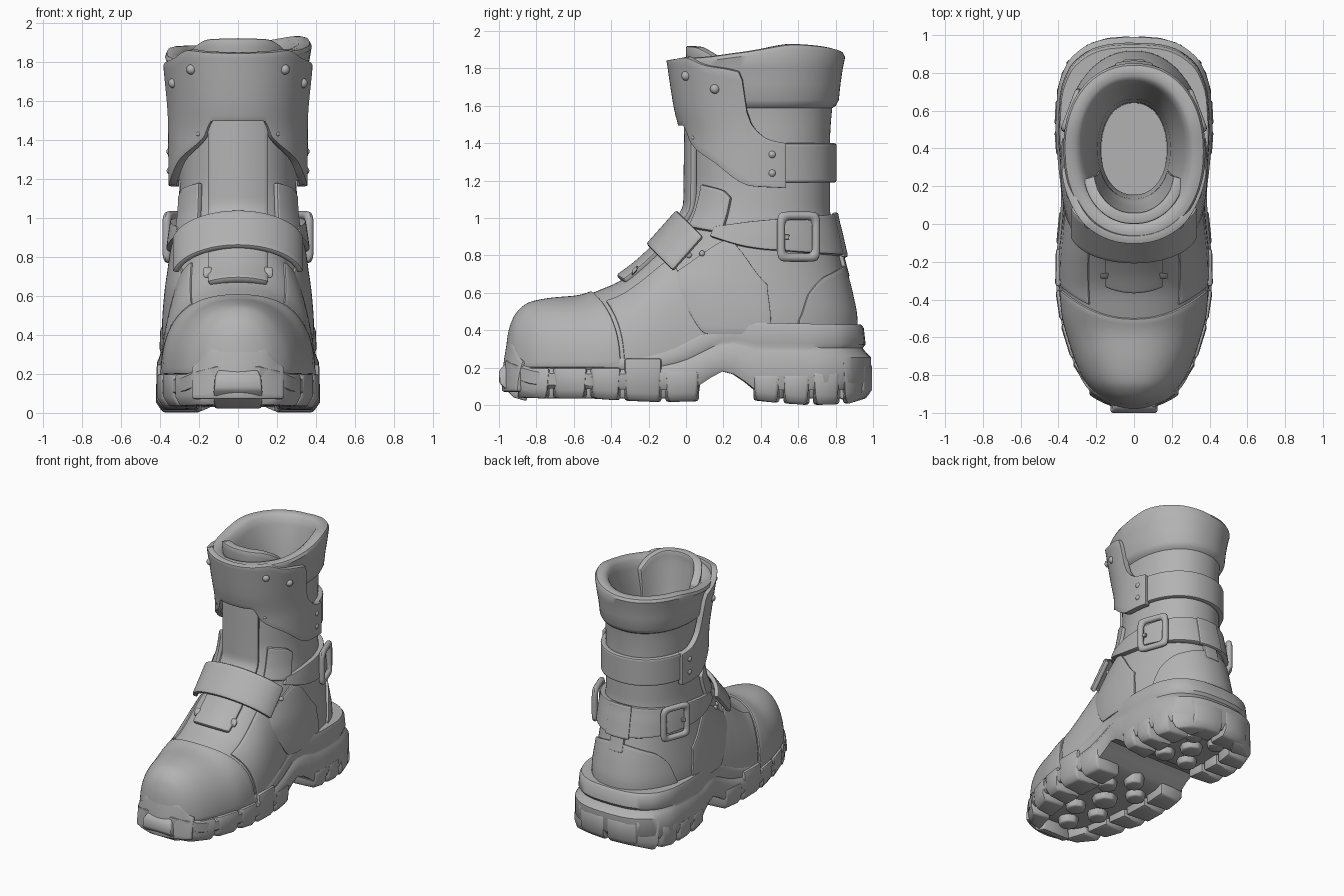
import bpy, bmesh, math
from mathutils import Vector

cube = bpy.data.objects.get("Cube")
if cube:
    bpy.data.objects.remove(cube, do_unlink=True)

grey = bpy.data.materials.new("plain grey")
grey.use_nodes = True
grey.diffuse_color = (0.45, 0.45, 0.45, 1)
grey.node_tree.nodes["Principled BSDF"].inputs["Base Color"].default_value = (0.45, 0.45, 0.45, 1)
parts = []


def curve(points):
    """Smooth function through (t, value) points, without overshoot."""
    if not isinstance(points, list):
        return lambda t: points
    n = len(points)
    d = [(points[i + 1][1] - points[i][1]) / (points[i + 1][0] - points[i][0]) for i in range(n - 1)]
    m = [d[0]] + [0 if a * b <= 0 else 2 * a * b / (a + b) for a, b in zip(d, d[1:])] + [d[-1]]

    def value(t):
        t = min(max(t, points[0][0]), points[-1][0])
        i = next(k for k in range(n - 1) if t <= points[k + 1][0])
        (t0, p0), (t1, p1) = points[i], points[i + 1]
        h = t1 - t0
        s = (t - t0) / h
        r = 1 - s
        return p0 * r * r * (1 + 2 * s) + p1 * s * s * (3 - 2 * s) + h * s * r * (r * m[i] - s * m[i + 1])
    return value


def power(value, e=0.92):
    return math.copysign(abs(value) ** e, value)


def mix(a, b, t):
    return a + (b - a) * t


def add(name, bm, thick=0, bevel=0, mirror=False):
    mesh = bpy.data.meshes.new(name)
    bmesh.ops.recalc_face_normals(bm, faces=bm.faces)
    bm.to_mesh(mesh)
    bm.free()
    mesh.materials.append(grey)
    ob = bpy.data.objects.new(name, mesh)
    bpy.context.collection.objects.link(ob)
    if mirror:
        ob.modifiers.new("mirror", 'MIRROR').use_mirror_merge = False
    if thick:
        mod = ob.modifiers.new("thickness", 'SOLIDIFY')
        mod.thickness, mod.offset = thick, 0
    if bevel:
        mod = ob.modifiers.new("round", 'BEVEL')
        mod.width, mod.segments = bevel, 2
        mod.limit_method, mod.angle_limit = 'ANGLE', math.radians(40)
    parts.append(ob)


def sheet(name, f, nu, nv, wrap_u=False, wrap_v=False, **finish):
    bm = bmesh.new()
    cu, cv = nu + (not wrap_u), nv + (not wrap_v)
    grid = [[bm.verts.new(f(i / nu, j / nv)) for j in range(cv)] for i in range(cu)]
    for i in range(nu):
        for j in range(nv):
            a, b = grid[i], grid[(i + 1) % cu]
            k = (j + 1) % cv
            bm.faces.new((a[j], b[j], b[k], a[k]))
    add(name, bm, **finish)


def hull(name, points, **finish):
    bm = bmesh.new()
    for p in points:
        bm.verts.new(p)
    bmesh.ops.convex_hull(bm, input=bm.verts)
    bmesh.ops.dissolve_limit(bm, angle_limit=0.03, verts=bm.verts, edges=bm.edges)
    add(name, bm, **finish)


# Shaft surface: angle 0 is the front, 90 the left side, 180 the back
front = curve([(.3, -.3), (.6, -.3), (.75, -.2), (.9, -.08), (1.05, .0), (1.2, .03), (1.4, .03), (1.6, -.01), (1.86, -.05)])
back = curve([(.3, .9), (.45, .9), (.6, .875), (.75, .835), (.9, .8), (1.05, .77), (1.4, .77), (1.86, .815)])
half = curve([(.3, .37), (.45, .375), (.6, .365), (.75, .345), (.9, .325), (1.05, .305), (1.2, .3), (1.5, .303), (1.86, .342)])


def shaft(a, z, off=0):
    a = math.radians(a)
    c, r = (front(z) + back(z)) / 2, (back(z) - front(z)) / 2
    return Vector(((half(z) + off) * power(math.sin(a)), c - (r + off) * power(math.cos(a)), z))


def patch(name, a0, a1, lo, hi, off=.015, thick=.04, mirror=False, bevel=.012):
    lo, hi = curve(lo), curve(hi)

    def f(u, v):
        a = mix(a0, a1, u)
        return shaft(a, mix(lo(abs(a)), hi(abs(a)), v), off)
    sheet(name, f, max(4, int((a1 - a0) / 2)), 12, thick=thick, bevel=bevel, mirror=mirror)


sheet("boot_shaft", lambda u, v: shaft(360 * u, mix(.3, 1.7, v)), 72, 40, wrap_u=True)

# Padded collar rolling over into the lining
rim = curve([(0, 1.84), (50, 1.84), (80, 1.86), (115, 1.905), (180, 1.885)])
collar = [(1.58, -.01), (1.6, .018), (1.63, .03), (1.72, .028), (1.8, .03), (-.025, .036), (-.005, .025), (0, .005),
          (0, -.03), (-.02, -.055), (-.07, -.07), (1.65, -.09), (1.45, -.11), (1.25, -.125), (1.1, -.13)]


def collar_point(u, v):
    z, off = collar[round(v * (len(collar) - 1))]
    a = 360 * u
    if z <= 0:
        z += rim(180 - abs(a - 180)) + .028 * math.sin(math.radians(a))
    p = shaft(a, min(z, 1.86), off)
    p.z = z
    return p


sheet("collar_and_lining", collar_point, 72, len(collar) - 1, wrap_u=True)
bm = bmesh.new()
bmesh.ops.create_circle(bm, cap_ends=True, segments=48, radius=1)
for vert in bm.verts:
    vert.co = Vector((vert.co.x * .2, vert.co.y * .28 + .4, 1.11))
add("insole", bm)

# Foot surface: angle 0 is the top, 90 the left side
foot_top = curve([(-.955, .28), (-.94, .39), (-.9, .485), (-.83, .54), (-.72, .562), (-.58, .575), (-.45, .62),
                  (-.35, .665), (-.25, .745), (-.1, .89), (0, .96), (.2, .96)])
foot_half = curve([(-.955, .03), (-.94, .1), (-.9, .18), (-.8, .265), (-.65, .325), (-.45, .375), (-.25, .385),
                   (0, .365), (.2, .34)])


def foot(a, y, off=0):
    a = math.radians(a)
    return Vector(((foot_half(y) + off) * power(math.sin(a), .9), y,
                   .2 + (foot_top(y) - .2 + off) * power(max(0, math.cos(a)), .9)))


def cap_seam(a):
    return -.5 + .15 * math.sin(math.radians(a)) ** 2


sheet("foot_upper", lambda u, v: foot(180 * u - 90, -.955 + 1.155 * v ** 1.8), 48, 48)
sheet("toe_cap", lambda u, v: foot(180 * u - 90, -.955 + (cap_seam(180 * u - 90) + .955) * v ** 1.8, .002),
      48, 28, thick=.02, bevel=.008)


def vamp_point(u, v):
    a = mix(36, 90, u)
    return foot(a, mix(cap_seam(a) + .02, mix(-.1, .16, u), v), .0)


sheet("vamp_panel", vamp_point, 16, 16, thick=.02, bevel=.008, mirror=True)

# Panels and straps lying on the shaft
patch("side_panel", 52, 103, [(52, .68), (60, .57), (74, .38), (103, .38)],
      [(52, .72), (75, .88), (86, .82), (95, .72), (103, .64)], .002, .024, True)
patch("heel_counter", 118, 242, .38, [(118, .45), (127, .6), (142, .69), (180, .745), (218, .69), (233, .6), (242, .45)],
      .004, .026)
patch("back_band", 100, 260, 1.19, 1.4)
patch("front_flap", -107, 107, [(0, 1.5), (20, 1.5), (28, 1.41), (55, 1.3), (85, 1.17), (107, 1.16)],
      [(0, 1.845), (22, 1.85), (38, 1.86), (55, 1.82), (80, 1.78), (84, 1.52), (95, 1.42), (107, 1.4)],
      .036, .042, bevel=.016)
patch("tongue", -68, 68, 1.45, [(0, 1.92), (28, 1.915), (48, 1.88), (68, 1.8)], -.08, .06, bevel=.025)
patch("strap_tab", 36, 69, [(36, .95), (69, .92)], [(36, 1.18), (60, 1.15), (69, 1.11)], .01, .035, True)
patch("ankle_strap", 62, 298, [(62, .9), (100, .83), (180, .8), (260, .83), (298, .9)],
      [(62, .95), (100, .99), (180, 1.02), (260, .99), (298, .95)], .015)
patch("strap_keeper", 166, 194, .79, 1.03, .03, .025)
patch("heel_tab", 172, 188, .68, .82, .008, .03)
patch("buckle_prong", 107, 111, .885, .91, .048, .02, True, .006)

# Buckle frames: rounded square tubes standing off the strap
centre = shaft(118, .9, .045)
along = (shaft(121, .9) - shaft(115, .9)).normalized()
up = Vector((0, 0, 1))
out = along.cross(up)


def buckle_point(u, v):
    a, b = 2 * math.pi * u, 2 * math.pi * v
    d = .022 * math.cos(b)
    return (centre + along * (.1 + d) * power(math.cos(a), .3)
            + up * (.112 + d) * power(math.sin(a), .3) + out * .022 * math.sin(b))


sheet("buckle_frame", buckle_point, 64, 10, wrap_u=True, wrap_v=True, mirror=True)

# Front placket and the broad strap over the instep
placket_y = curve([(0, .01), (.4, .005), (.55, -.07), (.8, -.26), (1, -.36)])
placket_z = curve([(0, 1.54), (.4, 1.08), (.55, .95), (.8, .755), (1, .68)])
sheet("front_placket", lambda u, v: ((u - .5) * .3, placket_y(v) + 2 * (u - .5) ** 2 * .07,
                                     placket_z(v) - v * (u - .5) ** 2 * .08),
      12, 32, thick=.04, bevel=.012)


def strap_point(u, v):
    t = math.radians(160) * (u - .5)
    drop = 1 - math.cos(t)
    return (.325 * math.sin(t), mix(-.2, -.04, v) + .16 * drop, mix(.85, 1.03, v) - .16 * drop)


sheet("instep_strap", strap_point, 32, 8, thick=.035, bevel=.012)
hull("lace_loop", [(x, y, z) for x in (.13, .18) for y, z in ((-.29, .72), (-.29, .69), (-.26, .75), (-.26, .72))],
     bevel=.01, mirror=True)

# Rivets
for a, z, off, r in ((37, 1.76, .052, .026), (62, 1.69, .052, .026), (33, 1.43, .048, .014), (97, 1.34, .046, .022),
                     (97, 1.24, .046, .022), (52, .8, .0, .016), (62, .81, .012, .016)):
    for side in (-1, 1):
        bm = bmesh.new()
        bmesh.ops.create_uvsphere(bm, u_segments=16, v_segments=10, radius=r)
        bmesh.ops.translate(bm, verts=bm.verts, vec=shaft(a * side, z, off))
        add("rivet", bm)

# Midsole: outline of the sole swept through stepped levels
sole_half = curve([(-.965, .11), (-.9, .22), (-.8, .29), (-.6, .365), (-.4, .405), (-.25, .415), (0, .395), (.15, .385),
                   (.3, .4), (.5, .415), (.7, .405), (.85, .355), (.94, .26), (.98, .15), (.99, .04)])
sole_top = curve([(-.965, .33), (-.9, .3), (-.7, .25), (-.3, .25), (-.1, .29), (.1, .38), (.3, .44), (.95, .43)])
sole_low = curve([(-.965, .14), (-.8, .09), (0, .08), (.1, .12), (.2, .18), (.3, .15), (.38, .08), (1, .08)])
levels = [(1, 1), (1, .1), (1, .055), (.95, .04), (.7, .03), (.64, .045), (.58, .03), (.5, .0), (.12, 0), (0, .035), (0, 1)]


def sole_point(u, v):
    height, inset = levels[round(v * (len(levels) - 1))]
    y = .0125 - .9775 * math.cos(2 * math.pi * u)
    x = sole_half(y) * (1 if u < .5 else -1)
    z = mix(sole_low(y), sole_top(y), height)
    return (x * (1 - inset), y * (1 - min(inset, .06)), z)


sheet("midsole", sole_point, 96, len(levels) - 1, wrap_u=True)

# Tread lugs around the edge
ground = curve([(-.97, .085), (-.88, .035), (-.5, .035), (-.2, .015), (.05, .02), (.4, .025), (.6, .0), (.85, .005), (1, .05)])
for y0, y1, top in ((-.9, -.73, .2), (-.71, -.53, .2), (-.51, -.35, .2), (-.33, -.13, .25), (-.11, .07, .18),
                    (.36, .5, .16), (.52, .66, .16), (.68, .82, .18), (.84, .95, .24)):
    pts = []
    for y, lean in ((y0, .02), (y1, -.02)):
        w, low = sole_half(y), ground(y)
        pts += [(w * .5, y, low), (w * .94, y + lean, low), (w + .006, y + lean / 2, low + .045),
                (w + .006, y, top), (w * .5, y, top)]
    hull("edge_lug", pts, bevel=.015, mirror=True)
hull("heel_lug", [(x, y, z) for z, grow in ((.03, -.03), (.08, .005), (.22, .005))
                  for x, y in ((.015, .82), (.015, .99 + grow), (.14, .98 + grow), (.24, .95 + grow), (.24, .82))],
     bevel=.015, mirror=True)

# Round studs under the forefoot and heel
ring = [(math.cos(k * math.pi / 4), math.sin(k * math.pi / 4)) for k in range(8)]
for y, x, r in ((-.72, 0, .08), (-.52, .1, .08), (-.32, 0, .1), (-.14, .13, .08), (0, 0, .08),
                (.46, .1, .08), (.63, 0, .09), (.78, .1, .07)):
    hull("sole_stud", [(x + c * r * s, y + d * r * s, z) for c, d in ring for s, z in ((1, .12), (.85, .035))],
         bevel=.012, mirror=x > 0)

# Toe guard with its centre lug
guard_top = curve([(0, .34), (.13, .335), (.2, .25), (.24, .23)])


def guard_point(u, v):
    x = (u - .5) * .46
    return (x, -.965 + 1.5 * x * x + .03 * v * v, mix(.07, guard_top(abs(x)), v))


sheet("toe_guard", guard_point, 24, 8, thick=.04, bevel=.014)
hull("toe_lug", [(s * x, y, z) for s in (-1, 1) for x, y, z in
                 ((.12, -.85, .02), (.12, -.92, .04), (.125, -1, .12), (.12, -1, .18), (.1, -.97, .22), (.1, -.85, .22))],
     bevel=.012)

# Apply modifiers, then smooth while keeping creases
bpy.ops.object.select_all(action='DESELECT')
for ob in parts:
    ob.select_set(True)
bpy.context.view_layer.objects.active = parts[0]
bpy.ops.object.convert(target='MESH')
bpy.ops.object.shade_smooth_by_angle(angle=math.radians(40))
